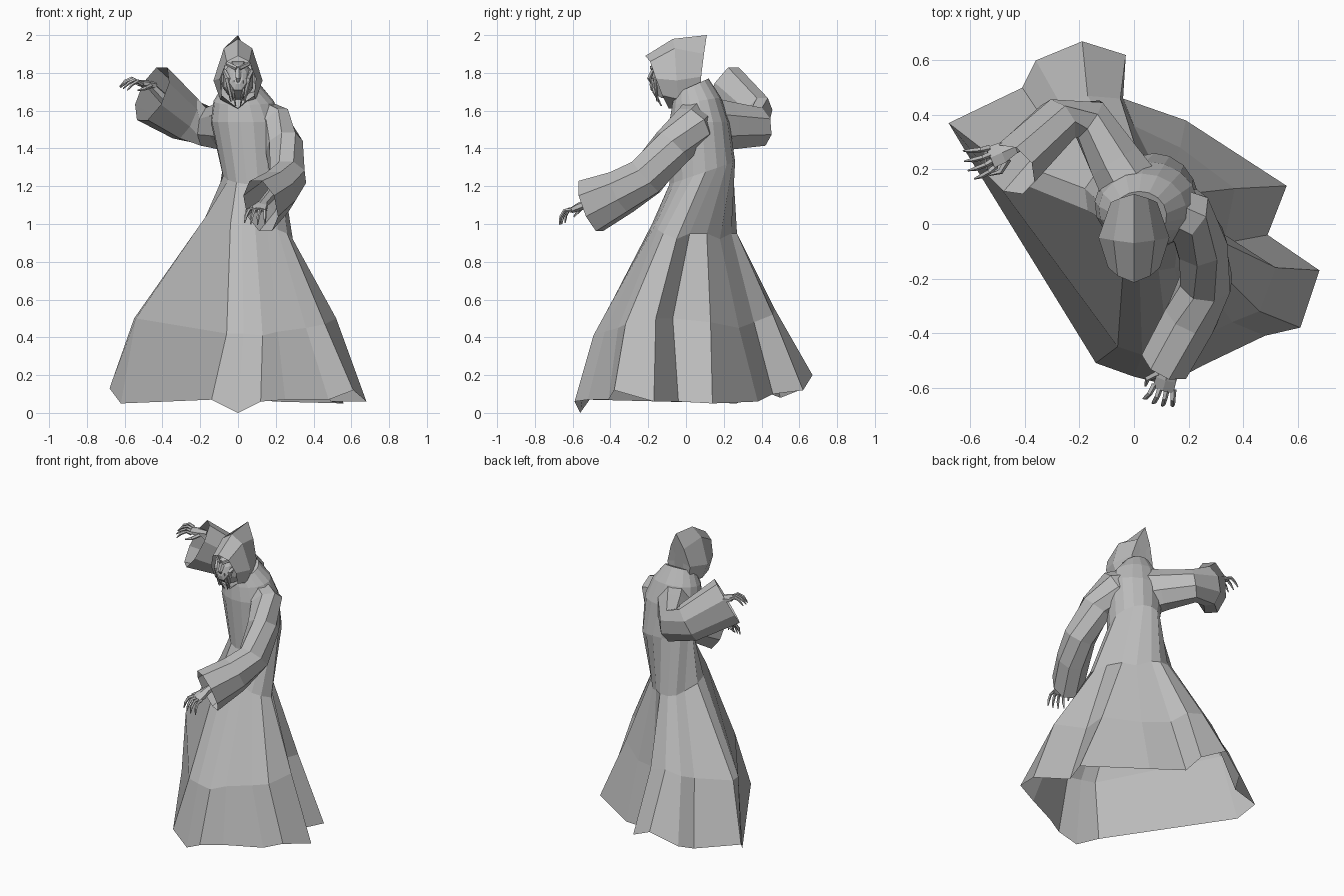
import bpy
import math
from mathutils import Vector

cube = bpy.data.objects.get("Cube")
if cube:
    bpy.data.objects.remove(cube, do_unlink=True)

grey = bpy.data.materials.new("stone grey")
grey.use_nodes = True
tone = (0.5, 0.5, 0.5, 1)
grey.diffuse_color = tone
grey.node_tree.nodes["Principled BSDF"].inputs["Base Color"].default_value = tone


def loft(name, rings, cap_start=False, cap_end=False):
    """Skin a list of equally long closed rings with flat faces."""
    count = len(rings[0])
    verts = [tuple(p) for ring in rings for p in ring]
    faces = []
    for r in range(len(rings) - 1):
        for i in range(count):
            j = (i + 1) % count
            a, b = r * count, (r + 1) * count
            faces.append((a + i, a + j, b + j, b + i))
    if cap_start:
        faces.append(tuple(reversed(range(count))))
    if cap_end:
        last = (len(rings) - 1) * count
        faces.append(tuple(range(last, last + count)))
    mesh = bpy.data.meshes.new(name)
    mesh.from_pydata(verts, [], faces)
    mesh.materials.append(grey)
    obj = bpy.data.objects.new(name, mesh)
    bpy.context.collection.objects.link(obj)
    return obj


def tube(name, stations, sides=8, caps=(False, True)):
    """Loft ellipses along a path; a station is (centre, half width, half height)."""
    centres = [Vector(s[0]) for s in stations]
    rings = []
    for k, (_, wide, tall) in enumerate(stations):
        ahead = centres[min(k + 1, len(centres) - 1)] - centres[max(k - 1, 0)]
        ahead.normalize()
        side = ahead.cross(Vector((0, 0, 1))).normalized()
        up = side.cross(ahead)
        ring = []
        for i in range(sides):
            a = math.tau * (i + 0.5) / sides
            ring.append(centres[k] + side * wide * math.cos(a) - up * tall * math.sin(a))
        rings.append(ring)
    return loft(name, rings, *caps)


# Robe: pleated skirt points at hem, knee and hip, then ellipses up to the neck
hem = [
    (0, -.56, 0), (.12, -.59, .06), (.25, -.52, .07), (.48, -.41, .07), (.61, -.38, .12),
    (.68, -.17, .06), (.49, -.04, .06), (.56, .14, .05), (.19, .38, .06),
    (-.04, .46, .1), (-.03, .62, .12), (-.19, .67, .2), (-.36, .6, .12),
    (-.41, .5, .08), (-.68, .37, .13), (-.62, .27, .05), (-.14, -.51, .07),
]
knee = [
    (.03, -.48, .42), (.13, -.49, .41), (.21, -.43, .43), (.36, -.36, .45), (.46, -.32, .47),
    (.52, -.16, .5), (.33, -.07, .5), (.37, .13, .48), (.17, .28, .45),
    (0, .36, .48), (-.05, .46, .52), (-.17, .47, .55), (-.27, .44, .52),
    (-.33, .38, .5), (-.55, .27, .5), (-.54, .2, .5), (-.06, -.45, .42),
]
hip = [
    (.02, -.18, 1), (.09, -.17, 1), (.15, -.16, 1), (.21, -.15, .97), (.26, -.12, .95),
    (.29, -.05, .92), (.24, .02, .95), (.19, .11, .95), (.13, .18, .92),
    (.06, .24, .95), (.01, .27, .95), (-.05, .27, .95), (-.1, .25, .96),
    (-.13, .2, .98), (-.18, .13, 1.02), (-.17, .05, 1.04), (-.04, -.17, 1),
]


def body_ring(cx, cy, rx, ry, z, lean=0.0):
    ring = []
    for i in range(len(hem)):
        a = math.radians(-100) + math.tau * i / len(hem)
        ring.append(Vector((cx + rx * math.cos(a), cy + ry * math.sin(a),
                            z + lean * math.sin(a))))
    return ring


loft("robe", [hem, knee, hip,
              body_ring(.075, .085, .16, .175, 1.27, .06),
              body_ring(.045, .07, .19, .16, 1.54),
              body_ring(.03, .055, .16, .13, 1.65, .02),
              body_ring(.02, .03, .1, .09, 1.73, .04)], cap_end=True)

# Sleeves: wide bell shapes hanging from deep armholes to open cuffs
tube("left_sleeve", [((.06, .07, 1.56), .1, .13), ((.19, .03, 1.515), .11, .12),
                     ((.245, -.07, 1.41), .1, .115), ((.265, -.21, 1.25), .1, .115),
                     ((.21, -.34, 1.17), .105, .125), ((.12, -.505, 1.095), .1, .155)],
     caps=(True, False))
tube("right_sleeve", [((.02, .08, 1.52), .13, .17), ((-.07, .23, 1.52), .105, .135),
                      ((-.165, .385, 1.515), .085, .11), ((-.28, .375, 1.56), .09, .13),
                      ((-.455, .2, 1.69), .105, .17)],
     caps=(True, False))


# Hands: forearm and palm, hooked tapering fingers and a thumb
def hand(label, thumb_side, wrist, ahead, back, elbow):
    wrist, ahead = Vector(wrist), Vector(ahead).normalized()
    back = Vector(back)
    back = (back - ahead * back.dot(ahead)).normalized()
    across = ahead.cross(back)
    tube(label + "_forearm", [(elbow, .035, .035), (wrist, .028, .022)], 6)
    tube(label + "_palm", [(wrist - ahead * .03, .026, .022), (wrist + ahead * .025, .044, .022),
                           (wrist + ahead * .07, .046, .015)], 6, (True, True))
    for n in range(4):
        spread = (n - 1.5) / 1.5
        reach = .1 - .015 * abs(spread)
        root = wrist + ahead * .06 + across * spread * .036
        path = []
        for t, drop, size in ((0, 0, .012), (.4, -.012, .01), (.75, .01, .009), (1, .045, .003)):
            point = root + ahead * reach * t + across * spread * .02 * t - back * drop
            path.append((point, size, size))
        tube(f"{label}_finger_{n + 1}", path, 5, (True, True))
    out = across * thumb_side
    root = wrist + ahead * .01 + out * .03
    path = [(root, .014, .013),
            (root + ahead * .04 + out * .035 - back * .015, .011, .011),
            (root + ahead * .08 + out * .033 - back * .035, .004, .004)]
    tube(label + "_thumb", path, 5, (True, True))


hand("left", 1, (.125, -.545, 1.1), (-.03, -.1, -.045), (0, -.3, 1), (.2, -.33, 1.18))
hand("right", -1, (-.465, .27, 1.735), (-.15, -.065, .03), (-.05, -.2, 1), (-.33, .34, 1.6))


# Hood: half outlines mirrored into rings, from face opening back to the peak
def mirrored(half):
    left = [Vector(p) for p in half]
    right = [Vector((-p.x, p.y, p.z)) for p in reversed(left[1:-1])]
    return left + right


opening = mirrored([(0, -.215, 1.89), (.06, -.19, 1.86), (.095, -.16, 1.77),
                    (.085, -.125, 1.68), (0, -.09, 1.61)])
crown = mirrored([(0, -.07, 1.98), (.075, -.06, 1.93), (.13, -.05, 1.76),
                  (.095, -.04, 1.66), (0, -.03, 1.62)])
peak = mirrored([(0, .11, 2.0), (.05, .095, 1.9), (.085, .08, 1.78),
                 (.08, .075, 1.69), (0, .05, 1.65)])
nape = [p.lerp(Vector((0, .08, 1.8)), .6) if i else p for i, p in enumerate(peak)]
loft("hood", [opening, crown, peak, nape], cap_end=True)

# Face: gaunt mask with brow, nose and long bony jaw strands
tube("face", [((0, -.05, 1.76), .085, .11), ((0, -.12, 1.76), .075, .1),
              ((0, -.165, 1.775), .05, .075), ((0, -.18, 1.78), .025, .045)], 8, (True, True))
tube("nose", [((0, -.165, 1.83), .02, .012), ((0, -.195, 1.77), .014, .012),
              ((0, -.18, 1.73), .006, .006)], 5, (True, True))
for s in (-1, 1):
    name = "left" if s > 0 else "right"
    tube(name + "_brow", [((s * .008, -.185, 1.825), .008, .012),
                          ((s * .06, -.15, 1.85), .006, .012)], 5, (True, True))
    tube(name + "_cheek", [((s * .07, -.12, 1.81), .012, .012),
                           ((s * .055, -.165, 1.77), .012, .016),
                           ((s * .035, -.15, 1.65), .006, .008)], 5, (True, True))
    tube(name + "_jaw_strand", [((s * .022, -.18, 1.76), .009, .01),
                                ((s * .028, -.17, 1.7), .009, .008),
                                ((s * .012, -.13, 1.625), .003, .004)], 5, (True, True))
